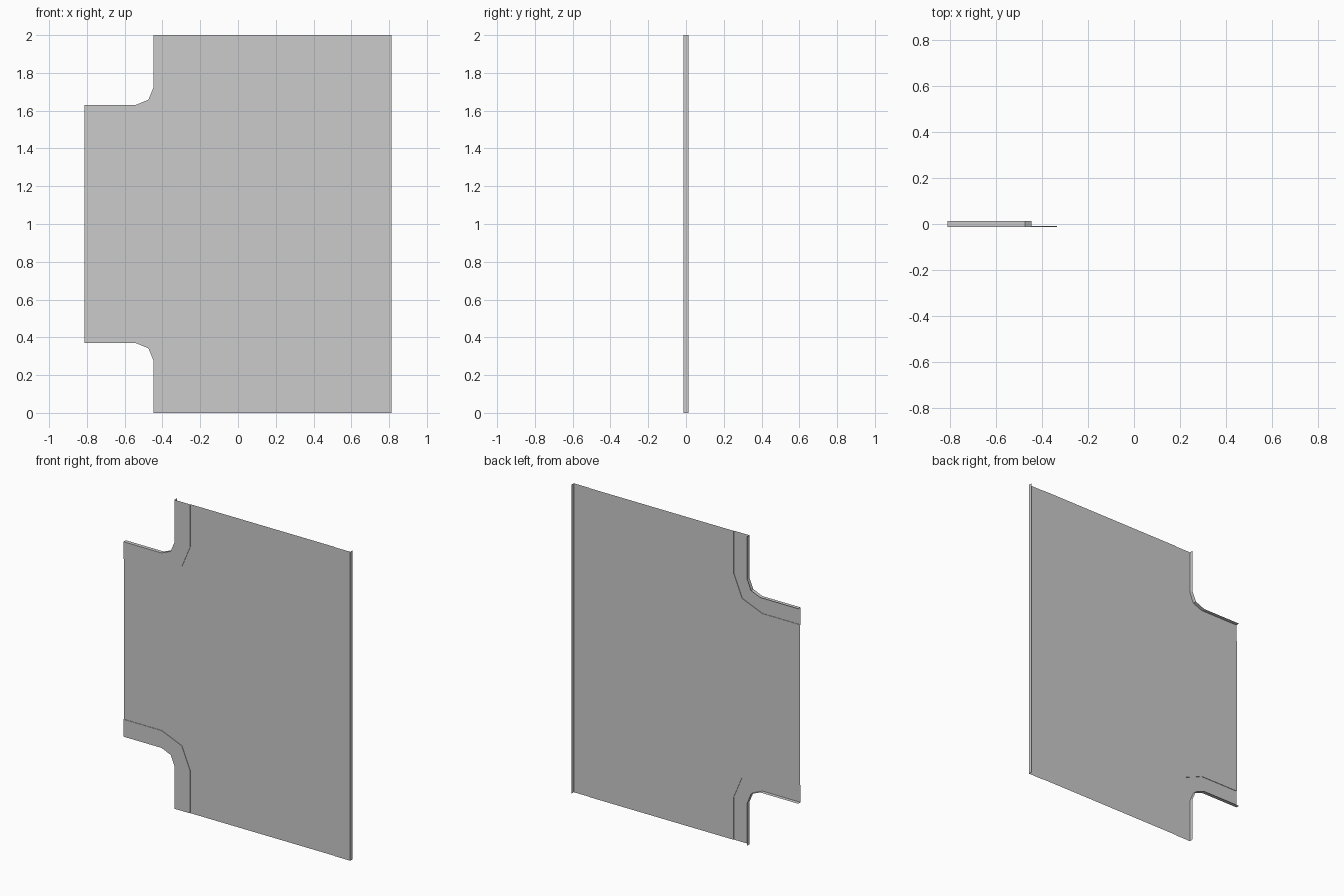
import bpy, bmesh, math

if "Cube" in bpy.data.objects:
    bpy.data.objects.remove(bpy.data.objects["Cube"])

HALF_X, HEIGHT = 0.812, 2.0
FRONT, STEP, BACK = -0.012, -0.009, 0.012   # walkway face, road face, skirt edge
WALK = 0.112                                # walkway width
CX, CZ, R = -0.54, 1.724, 0.093             # centre and radius of the rounded corner


def finish(name, bm):
    mesh = bpy.data.meshes.new(name)
    bm.to_mesh(mesh)
    bm.free()
    obj = bpy.data.objects.new(name, mesh)
    bpy.context.collection.objects.link(obj)
    return obj


def corner_path(radius, mirrored=False):
    """Side branch edge, two-segment rounded corner, then main edge."""
    pts = [(-HALF_X, CZ - radius)]
    for deg in (-90, -45, 0):
        a = math.radians(deg)
        pts.append((CX + radius * math.cos(a), CZ + radius * math.sin(a)))
    pts.append((CX + radius, HEIGHT))
    return [(x, HEIGHT - z) for x, z in pts] if mirrored else pts


def walkway(name, outer, inner):
    """Skirt wall, flat walkway and small kerb step swept along a path."""
    bm = bmesh.new()
    rows = []
    for (ox, oz), (ix, iz) in zip(outer, inner):
        rows.append([bm.verts.new(p) for p in (
            (ox, BACK, oz), (ox, FRONT, oz), (ix, FRONT, iz), (ix, STEP, iz))])
    for a, b in zip(rows, rows[1:]):
        for i in range(3):
            bm.faces.new((a[i], a[i + 1], b[i + 1], b[i]))
    bm.normal_update()
    bm.faces.ensure_lookup_table()
    if bm.faces[1].normal.y > 0:
        bmesh.ops.reverse_faces(bm, faces=bm.faces[:])
    return finish(name, bm)


# Walkways around both corners of the side branch
for name, low in (("upper_corner_walkway", False), ("lower_corner_walkway", True)):
    walkway(name, corner_path(R, low), corner_path(R + WALK, low))

# Straight walkway along the closed side
edge = HALF_X - WALK
walkway("straight_walkway", [(HALF_X, 0), (HALF_X, HEIGHT)], [(edge, 0), (edge, HEIGHT)])

# T-shaped road surface between the walkways
outline = corner_path(R + WALK) + [(edge, HEIGHT), (edge, 0)]
outline += corner_path(R + WALK, True)[::-1]
bm = bmesh.new()
face = bm.faces.new([bm.verts.new((x, STEP, z)) for x, z in outline])
face.normal_update()
if face.normal.y > 0:
    face.normal_flip()
bmesh.ops.triangulate(bm, faces=[face])
finish("road_surface", bm)
